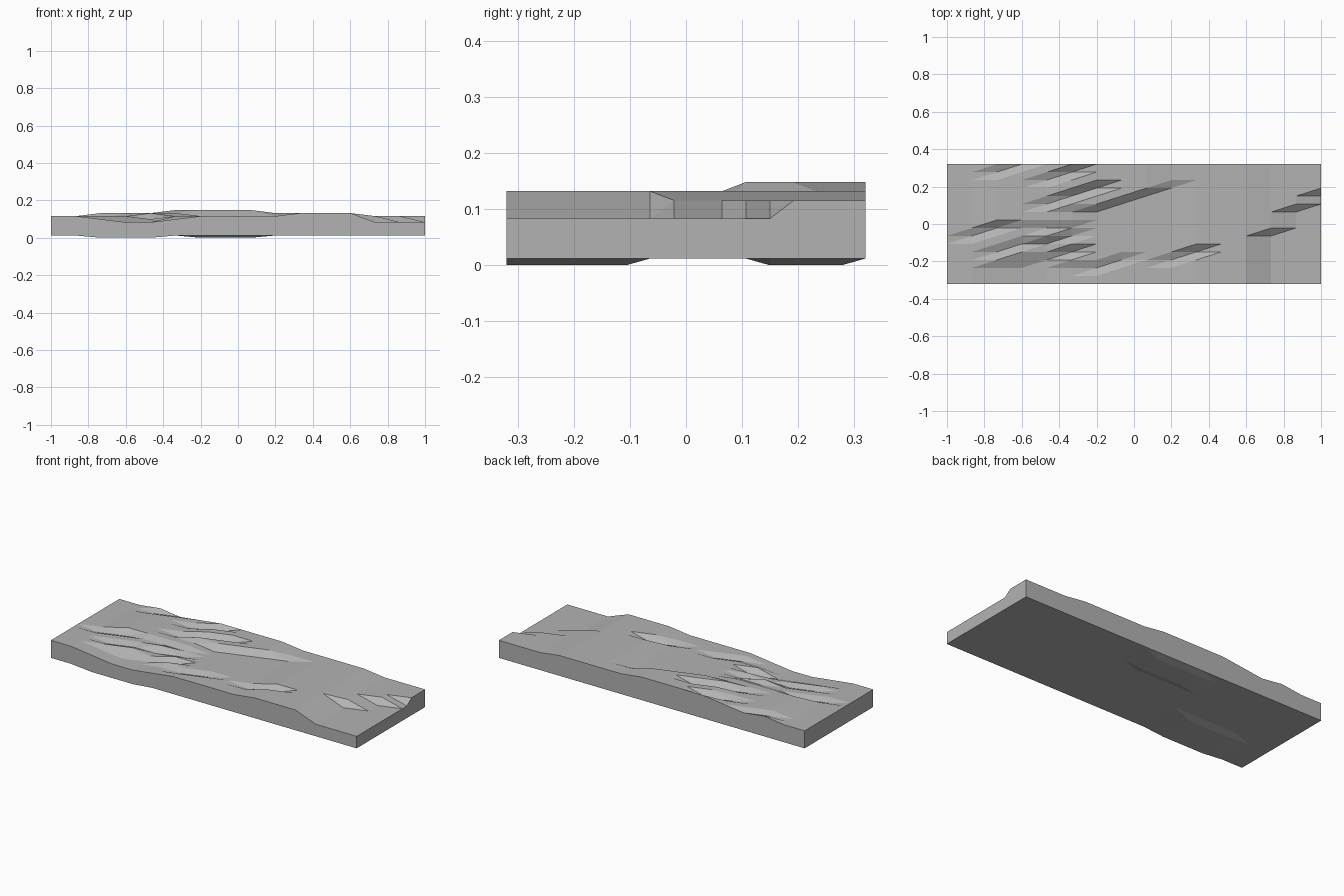
import bpy
import bmesh

old = bpy.data.objects.get("Cube")
if old:
    bpy.data.objects.remove(old, do_unlink=True)

CELLS = 15
LENGTH, WIDTH = 2.0, 0.64
LOW_TOP, STEP, UNDERSIDE = 0.083, 0.0163, 0.012

# Slanting chips in the upper face: first row, column and level
CHIPS = [(2, 6, 1), (3, 3, 1), (3, 4, 0), (3, 9, 1), (4, 2, 1), (5, 3, 3),
         (5, 4, 1), (6, 1, 1), (10, 4, 2), (11, 5, 2), (13, 4, 2), (14, 2, 2)]


def terrace_level(row, col):
    """Number of steps that the upper face stands above its lowest terrace."""
    # Each chip covers two rows and leans along the grain
    for first_row, first_col, level in CHIPS:
        along = row - first_row
        if along in (0, 1) and col == first_col + along:
            return level

    # Low corner with a stepped boundary
    corner_start = 13 + (row > 6) + (row > 9)
    if col >= corner_start and row < 12:
        return 0

    # Broad rise
    if 10 <= col < 13:
        return 3

    # Ridge with a slanting end
    if row > 9 and 5 <= col <= min(row - 4, 8):
        return 4
    if row > 12 and col == 9:
        return 3
    if row > 7 and 2 <= col < 6:
        return 3

    # Hollow along the front edge
    if row < 3:
        return min(2, int(abs(col - 3.5)))
    return 2


def top_height(row, col):
    return LOW_TOP + STEP * terrace_level(row, col)


def bottom_height(row, col):
    """Shallow swellings on the lower face."""
    front_swelling = row < 6 and 2 <= col < 5
    back_swelling = 11 <= row < 15 and 6 <= col < 9
    return 0 if front_swelling or back_swelling else UNDERSIDE


bm = bmesh.new()


def build_sheet(height):
    """Grid of vertices split into triangles along the slanting grain."""
    grid = [[bm.verts.new((LENGTH * (col / CELLS - 0.5),
                           WIDTH * (row / CELLS - 0.5),
                           height(row, col)))
             for col in range(CELLS + 1)] for row in range(CELLS + 1)]
    for near, far in zip(grid, grid[1:]):
        for a, b, c, d in zip(near, near[1:], far[1:], far):
            bm.faces.new((a, b, c))
            bm.faces.new((a, c, d))
    return grid


def rim(grid):
    """The four edges of a sheet, each as a row of vertices."""
    columns = list(zip(*grid))
    return grid[0], grid[-1], columns[0], columns[-1]


# Upper and lower faces
top = build_sheet(top_height)
bottom = build_sheet(bottom_height)

# Side walls
for upper, lower in zip(rim(top), rim(bottom)):
    for a, b, c, d in zip(lower, lower[1:], upper[1:], upper):
        bm.faces.new((a, b, c, d))

bmesh.ops.recalc_face_normals(bm, faces=bm.faces[:])
mesh = bpy.data.meshes.new("stone_slab")
bm.to_mesh(mesh)
bm.free()

# Grey stone
stone = bpy.data.materials.new("grey_stone")
stone.use_nodes = True
grey = (0.45, 0.45, 0.45, 1)
stone.diffuse_color = grey
shader = stone.node_tree.nodes["Principled BSDF"]
shader.inputs["Base Color"].default_value = grey
mesh.materials.append(stone)

slab = bpy.data.objects.new("stone_slab", mesh)
bpy.context.collection.objects.link(slab)
